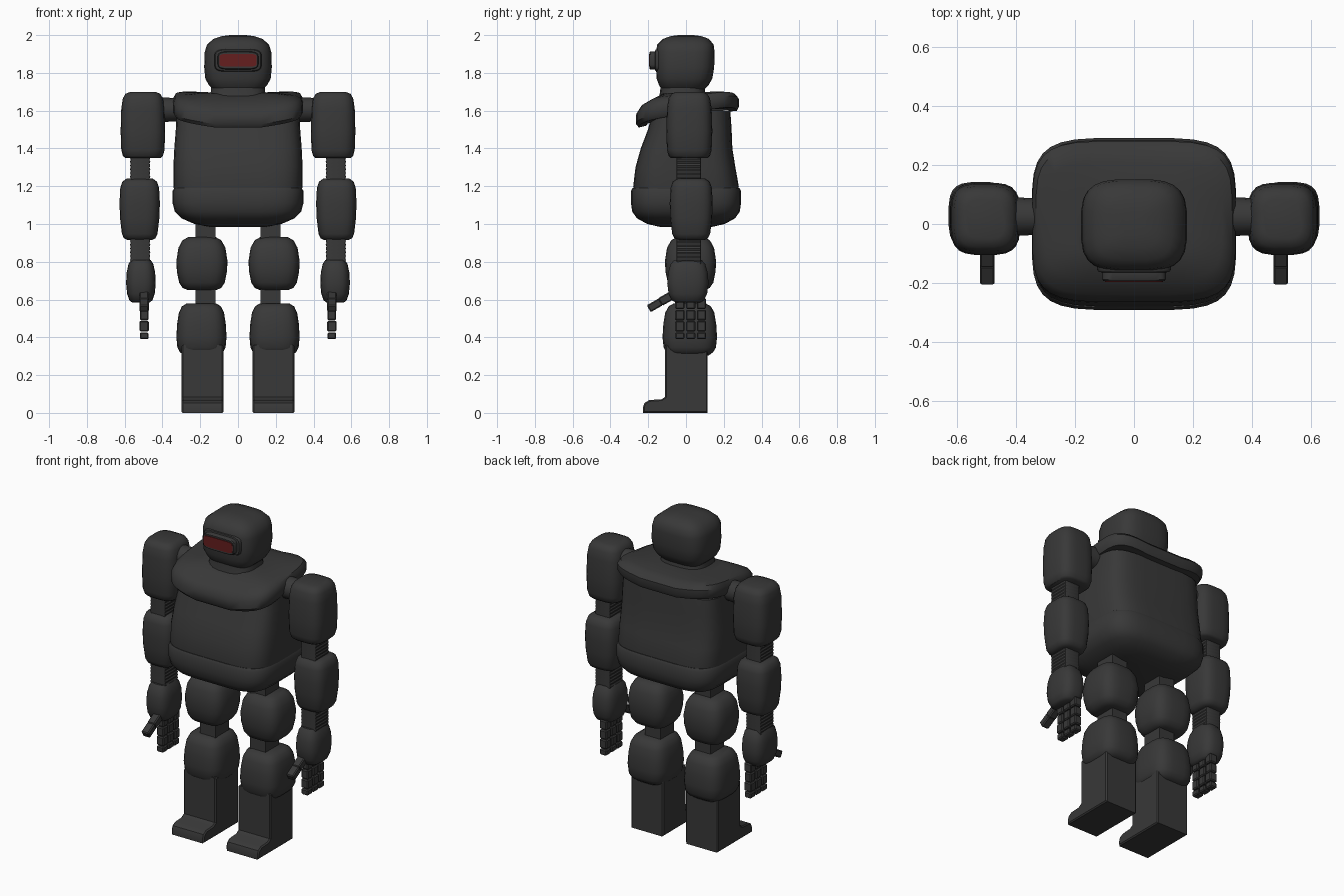
import bpy, bmesh, math
from mathutils import Matrix, Vector

if "Cube" in bpy.data.objects:
    bpy.data.objects.remove(bpy.data.objects["Cube"])


def material(name, rgb):
    m = bpy.data.materials.new(name)
    m.diffuse_color = (*rgb, 1)
    m.use_nodes = True
    m.node_tree.nodes["Principled BSDF"].inputs["Base Color"].default_value = m.diffuse_color
    return m


GREY = material("dark_grey", (0.04, 0.04, 0.04))
RED = material("dark_red", (0.13, 0.013, 0.013))


def finish(name, bm, mat=GREY, angle=40):
    bmesh.ops.recalc_face_normals(bm, faces=bm.faces)
    me = bpy.data.meshes.new(name)
    bm.to_mesh(me)
    bm.free()
    ob = bpy.data.objects.new(name, me)
    bpy.context.collection.objects.link(ob)
    me.materials.append(mat)
    bpy.ops.object.select_all(action='DESELECT')
    ob.select_set(True)
    bpy.context.view_layer.objects.active = ob
    bpy.ops.object.shade_smooth_by_angle(angle=math.radians(angle))
    return ob


def loft(name, rings, power=3.5, sides=24, mat=GREY, matrix=None):
    """Rings are (z, cx, cy, rx, ry[, slope along y, rise along |x|])."""
    bm = bmesh.new()
    loops = []
    for z, cx, cy, rx, ry, *tilt in rings:
        slope, rise = tilt or (0, 0)
        loop = []
        for i in range(sides):
            a = 2 * math.pi * (i + 0.5) / sides
            c, s = math.cos(a), math.sin(a)
            x = cx + rx * math.copysign(abs(c) ** (2 / power), c)
            y = cy + ry * math.copysign(abs(s) ** (2 / power), s)
            loop.append(bm.verts.new((x, y, z + slope * y + rise * abs(x))))
        loops.append(loop)
    for a, b in zip(loops, loops[1:]):
        for i in range(sides):
            j = (i + 1) % sides
            bm.faces.new((a[i], a[j], b[j], b[i]))
    bm.faces.new(loops[0])
    bm.faces.new(loops[-1])
    if matrix:
        bm.transform(matrix)
    return finish(name, bm, mat)


def pad(name, x, y, z, profile, power=3.5):
    """Padded limb block: x, y, z are (min, max), profile is (height, scale)."""
    cx, rx = sum(x) / 2, abs(x[1] - x[0]) / 2
    cy, ry = sum(y) / 2, (y[1] - y[0]) / 2
    loft(name, [(z[0] + t * (z[1] - z[0]), cx, cy, rx * k, ry * k) for t, k in profile], power)


def box(name, center, size, bevel=0.0, rot=0.0):
    bm = bmesh.new()
    bmesh.ops.create_cube(bm, size=1, matrix=Matrix.Diagonal((*size, 1)))
    if bevel:
        bmesh.ops.bevel(bm, geom=bm.edges[:], offset=bevel, segments=1, affect='EDGES')
    bm.transform(Matrix.Translation(center) @ Matrix.Rotation(rot, 4, 'X'))
    finish(name, bm, angle=25)


# Torso: belly, hip band and overhanging collar
loft("torso", [(1.10, 0, 0, .33, .27), (1.20, 0, 0, .342, .28), (1.30, 0, -.003, .343, .265),
               (1.40, 0, .003, .338, .243), (1.50, 0, .02, .33, .222), (1.60, 0, .03, .325, .205)], 4.5, 32)
loft("hip_band", [(.985, 0, 0, .15, .14), (1.0, 0, 0, .23, .205), (1.03, 0, 0, .30, .26),
                  (1.065, 0, 0, .335, .285), (1.11, 0, 0, .347, .292), (1.175, 0, 0, .347, .292),
                  (1.19, 0, 0, .338, .284), (1.185, 0, 0, .30, .25)], 4.5, 32)
loft("collar", [(1.54, 0, .01, .31, .22, .17, .15), (1.535, 0, .01, .332, .26, .17, .15),
                (1.555, 0, .008, .345, .273, .17, .15), (1.60, 0, .008, .345, .273, .15, .14),
                (1.632, 0, .01, .332, .25, .13, .13), (1.658, 0, .01, .30, .20, .10, .10),
                (1.69, 0, .01, .2, .13, .02, .03)], 4.5, 32)

# Neck and head
loft("neck", [(1.64, 0, -.015, .16, .135), (1.70, 0, -.018, .145, .12), (1.76, 0, -.018, .14, .115)], 3)
loft("head", [(1.715, 0, -.015, .135, .115), (1.735, 0, -.012, .155, .132), (1.77, 0, -.008, .174, .148),
              (1.83, 0, -.005, .18, .155), (1.91, 0, -.004, .177, .156), (1.95, 0, -.003, .165, .15),
              (1.98, 0, 0, .13, .122), (1.995, 0, 0, .085, .08), (2.0, 0, 0, .04, .04)], 3.5)

# Visor: lofted forward along -y
forward = Matrix.Rotation(math.pi / 2, 4, 'X')
loft("visor_frame", [(.10, 0, 1.866, .125, .060), (.155, 0, 1.866, .125, .060), (.162, 0, 1.866, .120, .056),
                     (.164, 0, 1.866, .108, .048), (.188, 0, 1.866, .108, .048), (.193, 0, 1.866, .104, .044)],
     5, 24, matrix=forward)
loft("visor_lens", [(.19, 0, 1.867, .099, .034), (.197, 0, 1.867, .099, .034)], 6, 24, RED, forward)

UPPER_ARM = [(0, .80), (.03, .9), (.12, .97), (.4, 1), (.75, .97), (.9, .9), (.97, .78), (1, .55)]
FOREARM = [(0, .6), (.03, .78), (.1, .88), (.35, .97), (.6, 1), (.85, .96), (.95, .86), (1, .65)]
HAND = [(0, .6), (.05, .78), (.2, .93), (.45, 1), (.7, .96), (.9, .84), (1, .66)]
THIGH = [(0, .55), (.04, .75), (.14, .89), (.35, .98), (.55, 1), (.8, .92), (.94, .76), (1, .55)]
SHIN = [(0, .7), (.06, .86), (.15, .96), (.35, 1), (.6, .97), (.82, .9), (.94, .78), (1, .58)]

for side, s in (("left", 1), ("right", -1)):
    def span(a, b):
        return (s * a, s * b)

    # Shoulder joint
    bm = bmesh.new()
    bmesh.ops.create_cone(bm, cap_ends=True, segments=16, radius1=.068, radius2=.06, depth=.16,
                          matrix=Matrix.Translation((s * .375, .025, 1.605)) @ Matrix.Rotation(math.pi / 2, 4, 'Y'))
    finish(side + "_shoulder_joint", bm)

    # Arm pads
    pad(side + "_upper_arm", span(.385, .622), (-.105, .14), (1.35, 1.70), UPPER_ARM)
    pad(side + "_forearm", span(.413, .628), (-.087, .142), (.915, 1.24), FOREARM)
    pad(side + "_hand", span(.435, .593), (-.1, .12), (.585, .81), HAND, 3)

    # Ribbed arm links
    for part, z0, z1 in (("elbow", 1.22, 1.38), ("wrist", .78, .94)):
        n = 16
        loft(side + "_" + part + "_link",
             [(z0 + (z1 - z0) * i / n, s * .518, .015, .050 + .004 * (i % 2), .065) for i in range(n + 1)], 14, 12)

    # Three fingers of three segments, and the thumb
    for f, y in enumerate((-.033, .025, .082)):
        for k, z in enumerate((.578, .518, .459, .408)):
            h = .036 if k == 3 else .056
            box(f"{side}_finger_{f + 1}_segment_{k + 1}", (s * .497, y, z),
                (.05 - .004 * (k % 2), .049, h), .006)
    for k, (y, z) in enumerate(((-.105, .605), (-.165, .570))):
        box(f"{side}_thumb_segment_{k + 1}", (s * .497, y, z), (.05, .075, .046 - .004 * k), .006, math.radians(30))

    # Leg pads and links
    pad(side + "_thigh", span(.055, .327), (-.112, .16), (.65, .93), THIGH)
    pad(side + "_shin", span(.06, .327), (-.125, .165), (.305, .58), SHIN)
    box(side + "_hip_link", (s * .172, .015, .96), (.106, .13, .16))
    box(side + "_knee_link", (s * .172, .015, .615), (.106, .13, .16))

    # Boot: side profile extruded across x
    bm = bmesh.new()
    outline = [(.115, 0), (.115, .36), (-.11, .36), (-.11, .085), (-.13, .072),
               (-.195, .068), (-.22, .052), (-.228, .03), (-.228, 0)]
    face = bm.faces.new([bm.verts.new((s * .188 - .111, y, z)) for y, z in outline])
    ext = bmesh.ops.extrude_face_region(bm, geom=[face])
    bmesh.ops.translate(bm, vec=Vector((.222, 0, 0)),
                        verts=[v for v in ext["geom"] if isinstance(v, bmesh.types.BMVert)])
    rim = [e for e in bm.edges if abs(e.verts[0].co.x - e.verts[1].co.x) < 1e-4]
    bmesh.ops.bevel(bm, geom=rim, offset=.007, segments=1, affect='EDGES')
    finish(side + "_boot", bm, angle=30)
